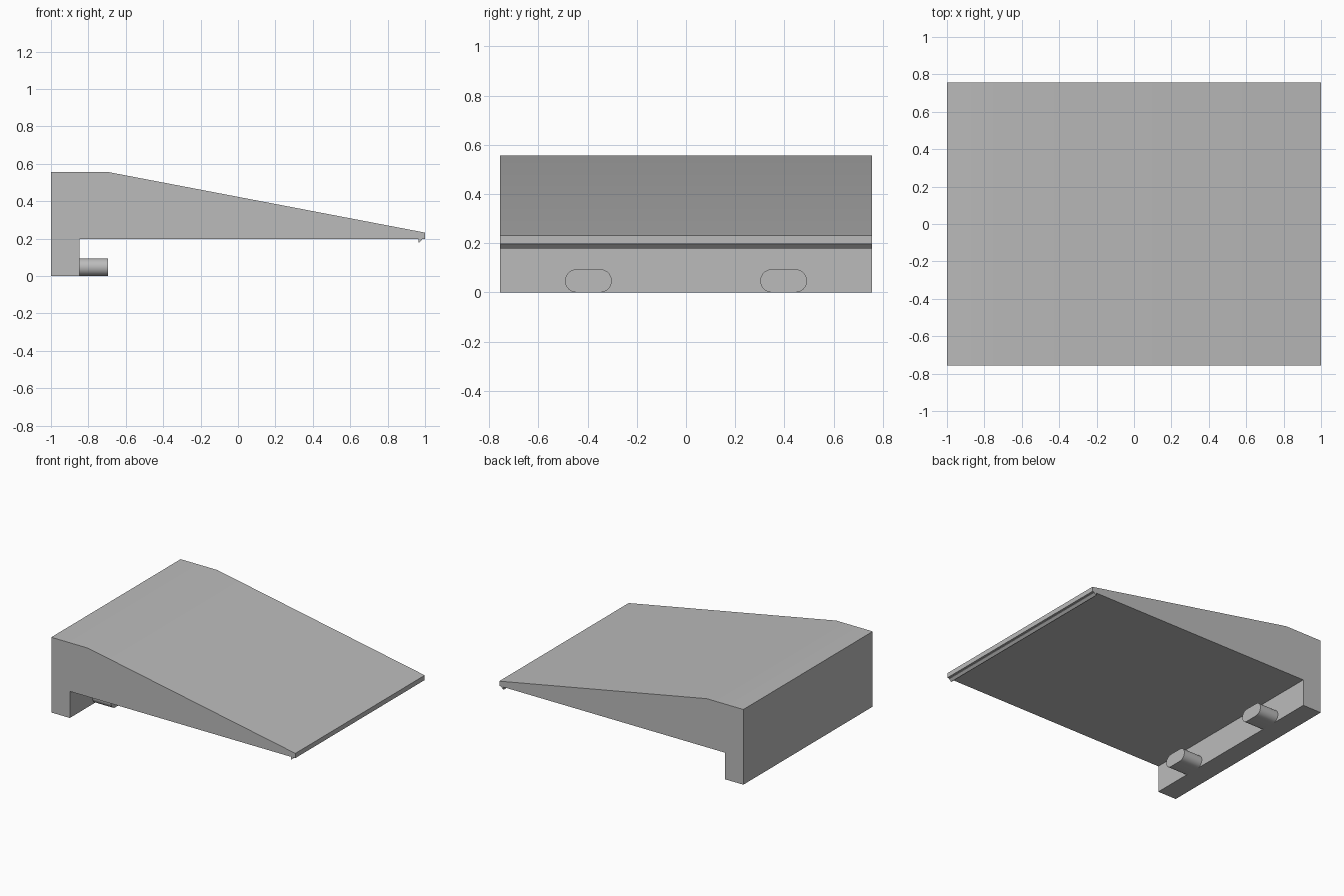
import bpy
import math

old = bpy.data.objects.get("Cube")
if old:
    bpy.data.objects.remove(old, do_unlink=True)

# Single plain grey
COLOUR = (0.5, 0.5, 0.5, 1)
grey = bpy.data.materials.new("plain grey")
grey.use_nodes = True
grey.diffuse_color = COLOUR
grey.node_tree.nodes["Principled BSDF"].inputs["Base Color"].default_value = COLOUR

HALF_WIDTH = 0.757


def prism(name, start, end):
    """Closed solid spanning two matching outlines, shaded smooth by angle."""
    n = len(start)
    faces = [list(range(n))[::-1], list(range(n, 2 * n))]
    faces += [[i, (i + 1) % n, n + (i + 1) % n, n + i] for i in range(n)]
    mesh = bpy.data.meshes.new(name)
    mesh.from_pydata(start + end, [], faces)
    mesh.materials.append(grey)
    obj = bpy.data.objects.new(name, mesh)
    bpy.context.collection.objects.link(obj)
    bpy.ops.object.select_all(action='DESELECT')
    obj.select_set(True)
    bpy.context.view_layer.objects.active = obj
    bpy.ops.object.mode_set(mode='EDIT')
    bpy.ops.mesh.select_all(action='SELECT')
    bpy.ops.mesh.normals_make_consistent(inside=False)
    bpy.ops.object.mode_set(mode='OBJECT')
    bpy.ops.object.shade_smooth_by_angle(angle=math.radians(30))
    return obj


def across_width(name, profile):
    """Extrude an x-z profile over the full width."""
    return prism(name, [(x, -HALF_WIDTH, z) for x, z in profile],
                 [(x, HALF_WIDTH, z) for x, z in profile])


# Sloping top with the rear leg
across_width("ramp_body", [(-1, 0), (-0.848, 0), (-0.848, 0.197), (1, 0.197),
                           (1, 0.232), (-0.7, 0.557), (-1, 0.557)])

# Small catch under the thin edge
across_width("catch_lip", [(0.964, 0.198), (0.964, 0.178), (0.968, 0.178),
                           (0.984, 0.194), (0.984, 0.198)])


# Rounded pegs on the inside of the leg
def peg(name, y_mid, steps=16):
    radius, half_flat = 0.047, 0.048
    outline = []
    for side in (1, -1):
        for i in range(steps + 1):
            a = math.pi * i / steps - side * math.pi / 2
            outline.append((y_mid + side * half_flat + radius * math.cos(a),
                            radius + radius * math.sin(a)))
    return prism(name, [(-0.85, y, z) for y, z in outline],
                 [(-0.695, y, z) for y, z in outline])


for label, y in (("front_peg", -0.397), ("back_peg", 0.397)):
    peg(label, y)
